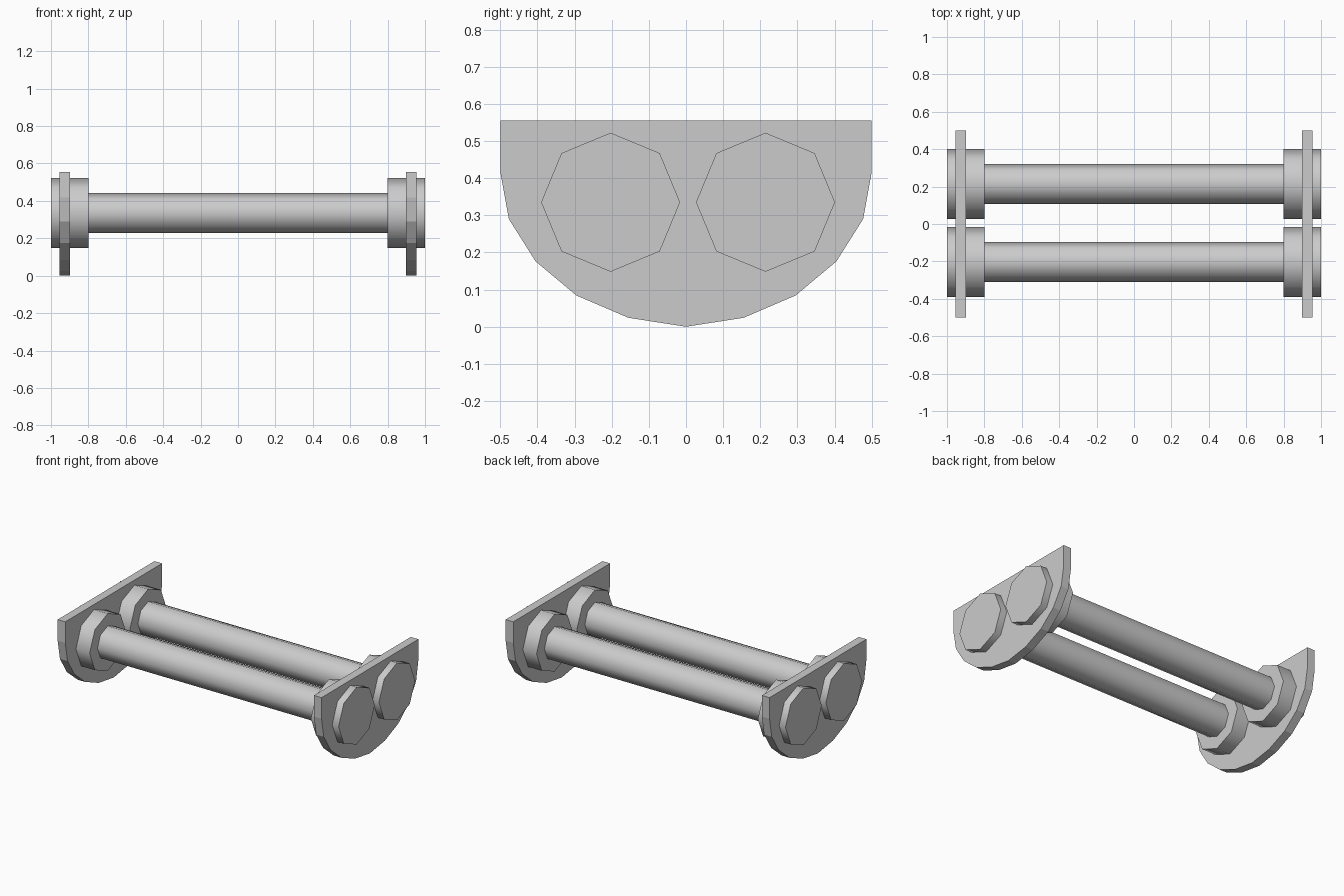
import bpy, bmesh, math

if "Cube" in bpy.data.objects:
    bpy.data.objects.remove(bpy.data.objects["Cube"])


def make_object(name, bm, smooth=False):
    bmesh.ops.recalc_face_normals(bm, faces=bm.faces[:])
    mesh = bpy.data.meshes.new(name)
    bm.to_mesh(mesh)
    bm.free()
    obj = bpy.data.objects.new(name, mesh)
    bpy.context.collection.objects.link(obj)
    if smooth:
        bpy.ops.object.select_all(action='DESELECT')
        obj.select_set(True)
        bpy.context.view_layer.objects.active = obj
        bpy.ops.object.shade_smooth_by_angle(angle=math.radians(50))
    return obj


def end_plate(name, x0, x1):
    half = [(0.5, 0.555), (0.5, 0.417), (0.477, 0.29), (0.405, 0.176),
            (0.295, 0.084), (0.155, 0.024)]
    outline = half + [(0, 0)] + [(-y, z) for y, z in reversed(half)]
    bm = bmesh.new()
    face = bm.faces.new([bm.verts.new((x0, y, z)) for y, z in outline])
    ext = bmesh.ops.extrude_face_region(bm, geom=[face], use_keep_orig=True)
    verts = [v for v in ext['geom'] if isinstance(v, bmesh.types.BMVert)]
    bmesh.ops.translate(bm, vec=(x1 - x0, 0, 0), verts=verts)
    make_object(name, bm)


def capped_rod(name, yc, zc=0.335, sides=8):
    profile = [(-1, 0.187), (-0.8, 0.187), (-0.8, 0.106),
               (0.8, 0.106), (0.8, 0.187), (1, 0.187)]
    bm = bmesh.new()
    rings = []
    for x, r in profile:
        angles = [2 * math.pi * i / sides for i in range(sides)]
        rings.append([bm.verts.new((x, yc + r * math.cos(a), zc + r * math.sin(a)))
                      for a in angles])
    for a, b in zip(rings, rings[1:]):
        for i in range(sides):
            j = (i + 1) % sides
            bm.faces.new((a[i], a[j], b[j], b[i]))
    bm.faces.new(rings[0])
    bm.faces.new(rings[-1])
    make_object(name, bm, smooth=True)


# Half-round side plates
end_plate("left_plate", -0.954, -0.899)
end_plate("right_plate", 0.899, 0.954)

# Two octagonal rods with thick end caps
capped_rod("front_rod", -0.203)
capped_rod("back_rod", 0.214)
